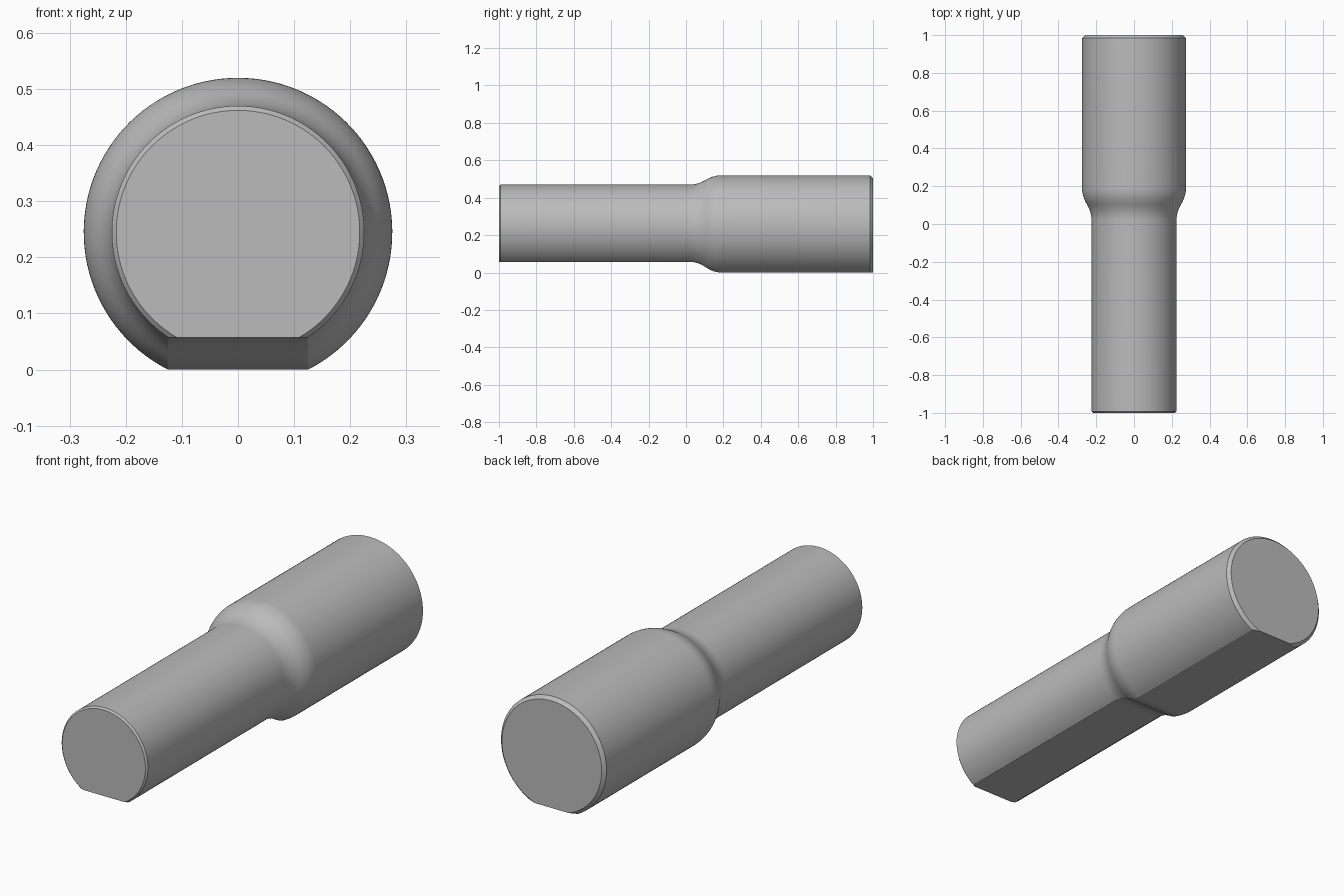
import bpy, bmesh, math

if "Cube" in bpy.data.objects:
    bpy.data.objects.remove(bpy.data.objects["Cube"], do_unlink=True)

AXIS_Z = 0.245
SEGMENTS = 96
SMALL, LARGE = 0.225, 0.275          # shaft radii
FLAT_SMALL, FLAT_LARGE = 0.188, 0.245  # axis to flat underside

grey = bpy.data.materials.new("plain grey")
grey.use_nodes = True
grey.diffuse_color = (0.5, 0.5, 0.5, 1)
grey.node_tree.nodes["Principled BSDF"].inputs["Base Color"].default_value = (0.5, 0.5, 0.5, 1)


def mix(a, b, t):
    return a + (b - a) * t


def s_curve(t):
    return 2 * t * t if t < 0.5 else 1 - 2 * (1 - t) ** 2


# Sections along the shaft: position, radius, flat distance
sections = [(-1, SMALL - 0.008, FLAT_SMALL), (-0.992, SMALL, FLAT_SMALL)]
STEPS = 20
for i in range(STEPS + 1):
    t = i / STEPS
    s = s_curve(t)
    sections.append((mix(0.02, 0.19, t), mix(SMALL, LARGE, s), mix(FLAT_SMALL, FLAT_LARGE, s)))
sections += [(0.985, LARGE, FLAT_LARGE), (1, LARGE - 0.015, FLAT_LARGE)]


def add_ring(bm, y, radius, flat):
    """Circle cut by a flat chord along its underside."""
    half = math.acos(flat / radius)
    ring = []
    for i in range(SEGMENTS + 1):
        a = mix(half, 2 * math.pi - half, i / SEGMENTS)
        ring.append(bm.verts.new((-radius * math.sin(a), y, AXIS_Z - radius * math.cos(a))))
    return ring


# Stepped shaft with flat underside and chamfered ends
bm = bmesh.new()
rings = [add_ring(bm, *s) for s in sections]
for a, b in zip(rings, rings[1:]):
    for i in range(len(a)):
        j = (i + 1) % len(a)
        bm.faces.new((a[i], a[j], b[j], b[i]))
bm.faces.new(rings[0])
bm.faces.new(rings[-1])
bmesh.ops.recalc_face_normals(bm, faces=bm.faces)

mesh = bpy.data.meshes.new("stepped_shaft")
bm.to_mesh(mesh)
bm.free()
mesh.materials.append(grey)
shaft = bpy.data.objects.new("stepped_shaft", mesh)
bpy.context.collection.objects.link(shaft)
bpy.ops.object.select_all(action="DESELECT")
shaft.select_set(True)
bpy.context.view_layer.objects.active = shaft
bpy.ops.object.shade_smooth_by_angle(angle=math.radians(18))
